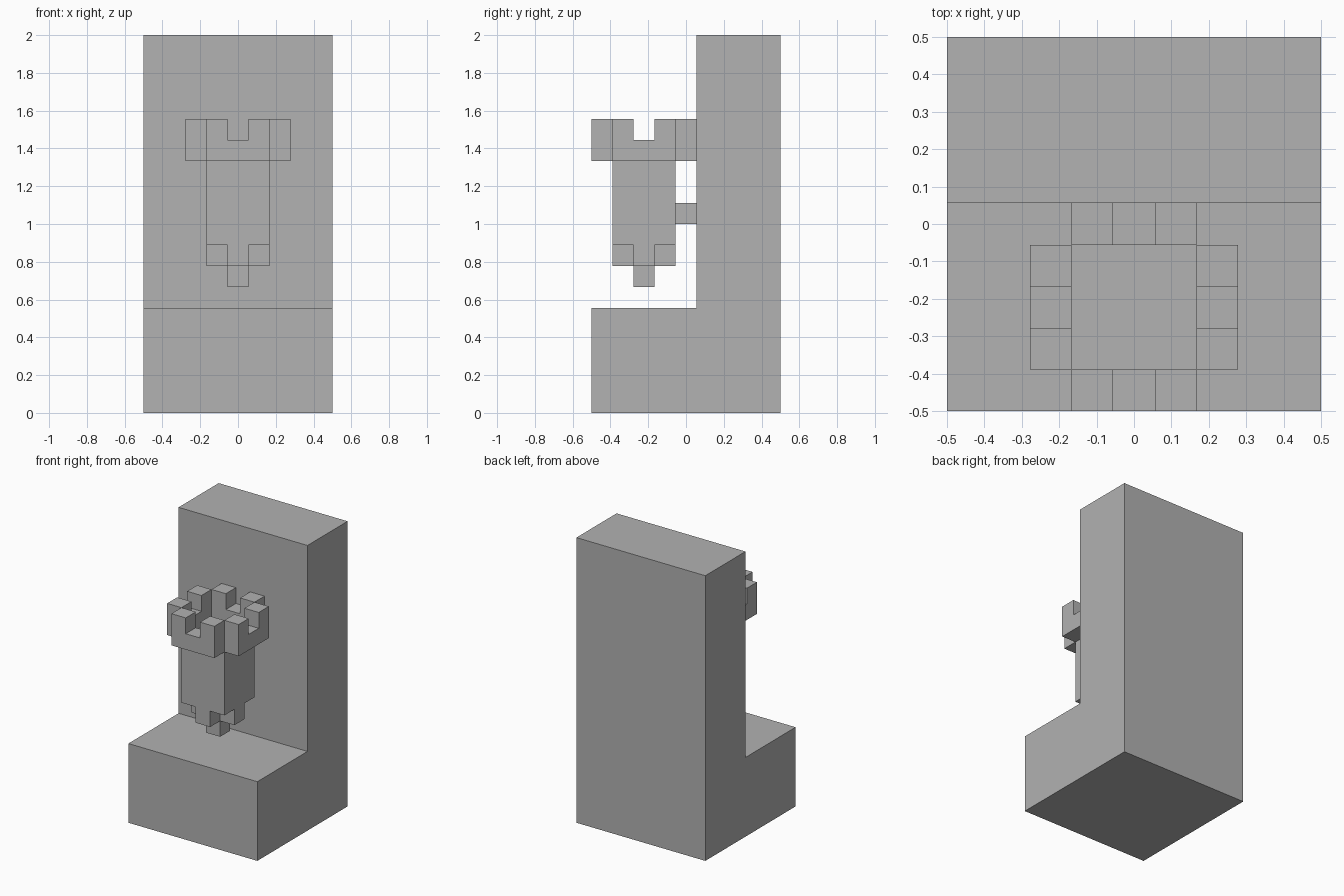
import bpy
import bmesh
import math
from mathutils import Matrix, Vector

U = 1 / 9            # the model is built on a nine-cell grid
TOWER_Y = -2 * U     # tower axis

default = bpy.data.objects.get("Cube")
if default:
    bpy.data.objects.remove(default, do_unlink=True)

stone = bpy.data.materials.new("stone_grey")
stone.use_nodes = True
grey = (0.445, 0.445, 0.445, 1)
stone.diffuse_color = grey
stone.node_tree.nodes["Principled BSDF"].inputs["Base Color"].default_value = grey


def finish(name, bm):
    """Turn a bmesh into a named flat-shaded object."""
    bmesh.ops.dissolve_limit(bm, angle_limit=0.01, verts=bm.verts[:], edges=bm.edges[:])
    bmesh.ops.recalc_face_normals(bm, faces=bm.faces[:])
    mesh = bpy.data.meshes.new(name)
    bm.to_mesh(mesh)
    bm.free()
    mesh.materials.append(stone)
    obj = bpy.data.objects.new(name, mesh)
    bpy.context.collection.objects.link(obj)
    return obj


def extrude_profile(name, points, axis, start, depth):
    """Extrude a closed profile of grid points along the x or y axis."""
    bm = bmesh.new()
    if axis == "X":
        corners = [(start, a, b) for a, b in points]
        move = Vector((depth, 0, 0))
    else:
        corners = [(a, start, b) for a, b in points]
        move = Vector((0, depth, 0))
    face = bm.faces.new([bm.verts.new(Vector(c) * U) for c in corners])
    out = bmesh.ops.extrude_face_region(bm, geom=[face])
    moved = [v for v in out["geom"] if isinstance(v, bmesh.types.BMVert)]
    bmesh.ops.translate(bm, verts=moved, vec=move * U)
    return finish(name, bm)


def box(bm, size, centre):
    matrix = Matrix.Translation(Vector(centre) * U) @ Matrix.Diagonal((*[s * U for s in size], 1))
    bmesh.ops.create_cube(bm, size=1, matrix=matrix)


def extrude_down(bm, faces):
    """Pull faces down by one cell and return the new ones."""
    out = bmesh.ops.extrude_face_region(bm, geom=faces)["geom"]
    bmesh.ops.translate(bm, vec=(0, 0, -U),
                        verts=[v for v in out if isinstance(v, bmesh.types.BMVert)])
    old = [f for f in faces if f.is_valid]
    if old:
        bmesh.ops.delete(bm, geom=old, context="FACES_ONLY")
    return [f for f in out if isinstance(f, bmesh.types.BMFace)]


# Base block and back wall, one L-shaped section
extrude_profile("base_and_wall",
                [(-4.5, 0), (4.5, 0), (4.5, 18), (0.5, 18), (0.5, 5), (-4.5, 5)],
                "X", -4.5, 9)

# Tower body, stepping down through a cross to a single hanging tip
bm = bmesh.new()
box(bm, (3, 3, 4), (0, -2, 10))
for normal in ((1, 0, 0), (0, 1, 0)):
    for side in (-0.5, 0.5):
        bmesh.ops.bisect_plane(bm, geom=bm.verts[:] + bm.edges[:] + bm.faces[:],
                               plane_co=Vector((side, side - 2, 0)) * U, plane_no=normal)
bm.normal_update()


def offsets(face):
    c = face.calc_center_median()
    return abs(c.x), abs(c.y - TOWER_Y)


underside = [f for f in bm.faces if f.normal.z < -0.9]
cross = extrude_down(bm, [f for f in underside if min(offsets(f)) < U / 2])
extrude_down(bm, [f for f in cross if max(offsets(f)) < U / 2])
finish("tower_body", bm)

# Notched parapet, one section on each side of the tower
notched = [(-1.5, 12), (1.5, 12), (1.5, 14), (0.5, 14),
           (0.5, 13), (-0.5, 13), (-0.5, 14), (-1.5, 14)]
for i, side in enumerate(("front", "left", "back", "right")):
    part = extrude_profile("parapet_" + side, notched, "Y", -2.5, 1)
    part.data.transform(Matrix.Translation((0, TOWER_Y, 0))
                        @ Matrix.Rotation(i * math.pi / 2, 4, "Z"))

# Short bracket joining the tower to the wall
bm = bmesh.new()
box(bm, (1, 1, 1), (0, 0, 9.5))
finish("wall_bracket", bm)
